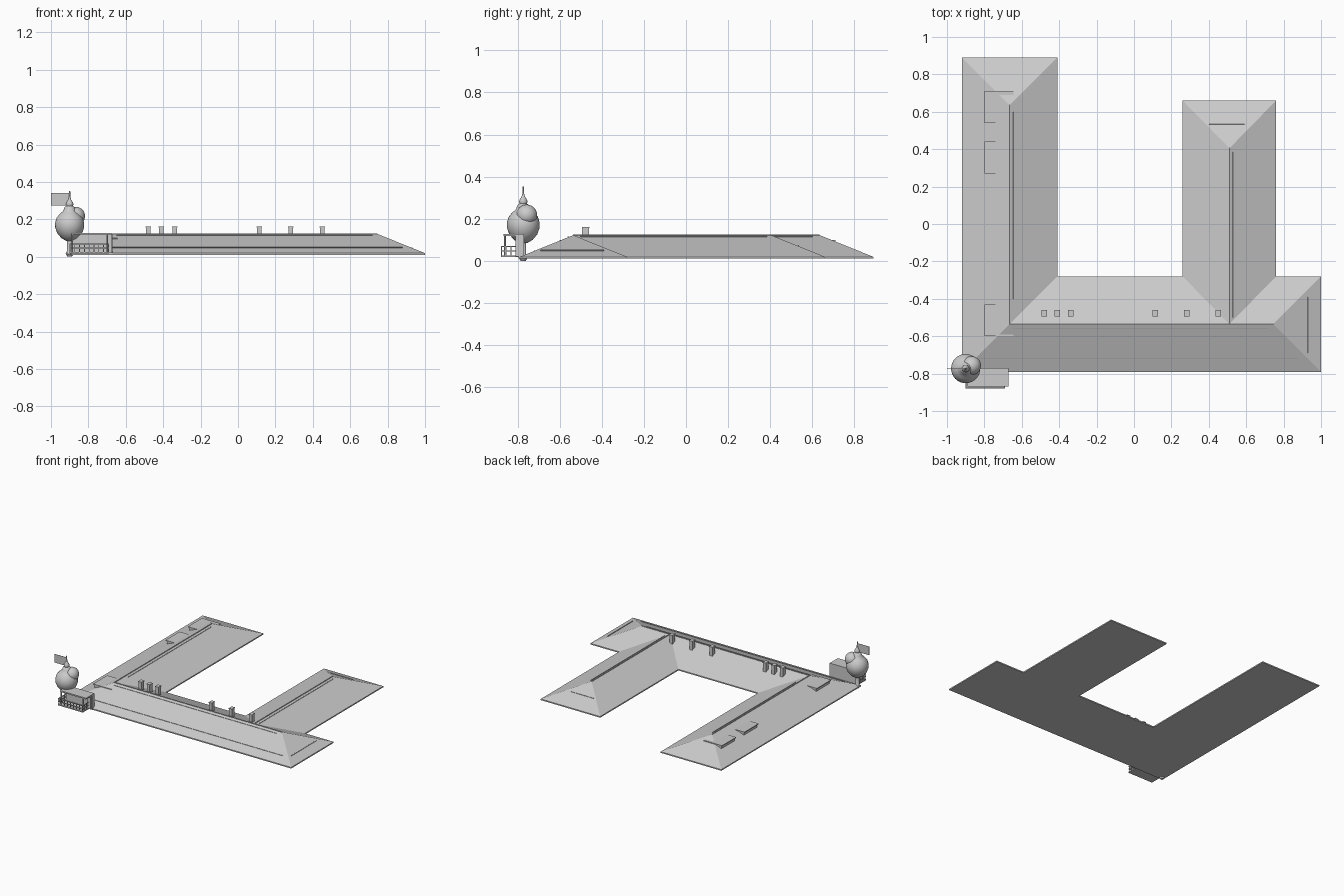
import bpy, bmesh, math
from mathutils import Vector

if "Cube" in bpy.data.objects:
    bpy.data.objects.remove(bpy.data.objects["Cube"])

EAVE, RIDGE = 0.019, 0.122
SLOPE = (RIDGE - EAVE) / 0.255


def mesh_obj(name, verts, faces):
    me = bpy.data.meshes.new(name)
    me.from_pydata(verts, [], faces)
    ob = bpy.data.objects.new(name, me)
    bpy.context.collection.objects.link(ob)
    bm = bmesh.new()
    bm.from_mesh(me)
    bmesh.ops.recalc_face_normals(bm, faces=bm.faces)
    bm.to_mesh(me)
    bm.free()
    return ob


def box(name, x0, x1, y0, y1, z0, z1):
    v = [(x, y, z) for z in (z0, z1) for x, y in ((x0, y0), (x1, y0), (x1, y1), (x0, y1))]
    f = [(3, 2, 1, 0), (4, 5, 6, 7)] + [(i, (i + 1) % 4, (i + 1) % 4 + 4, i + 4) for i in range(4)]
    return mesh_obj(name, v, f)


def rod(name, a, b, r, sides=6):
    a, b = Vector(a), Vector(b)
    d = b - a
    bpy.ops.mesh.primitive_cylinder_add(vertices=sides, radius=r, depth=d.length, location=(a + b) / 2)
    ob = bpy.context.object
    ob.rotation_euler = d.to_track_quat('Z', 'Y').to_euler()
    ob.name = name
    return ob


def lathe(name, profile, cx, cy, n=32):
    v, f = [], []
    for r, z in profile:
        v += [(cx + r * math.cos(2 * math.pi * i / n), cy + r * math.sin(2 * math.pi * i / n), z) for i in range(n)]
    for k in range(len(profile) - 1):
        f += [(k * n + i, k * n + (i + 1) % n, (k + 1) * n + (i + 1) % n, (k + 1) * n + i) for i in range(n)]
    f += [tuple(range(n)), tuple(range(len(v) - n, len(v)))]
    ob = mesh_obj(name, v, f)
    smooth(ob)
    return ob


def smooth(ob):
    bpy.ops.object.select_all(action='DESELECT')
    ob.select_set(True)
    bpy.context.view_layer.objects.active = ob
    bpy.ops.object.shade_smooth_by_angle(angle=math.radians(40))


def ball(name, x, y, z, r, rz=None):
    bpy.ops.mesh.primitive_uv_sphere_add(segments=32, ring_count=16, radius=r, location=(x, y, z))
    ob = bpy.context.object
    ob.scale.z = (rz or r) / r
    ob.name = name
    smooth(ob)


# hipped roof over the three wings, with eaves board and closed underside
outline = [(-.92, -.79), (1, -.79), (1, -.28), (.76, -.28), (.76, .66),
           (.26, .66), (.26, -.28), (-.41, -.28), (-.41, .89), (-.92, .89)]
ridge = [(-.665, -.535), (.51, -.535), (.745, -.535), (.51, .405), (-.665, .635)]
n = len(outline)
tops = [(11, 12, 10 + 2), ]
verts = [(x, y, EAVE) for x, y in outline] + [(x, y, RIDGE) for x, y in ridge] + [(x, y, 0.010) for x, y in outline]
tops = [(2, 1, 0), (2,), (1, 2), (3, 1), (3,), (1, 3), (0, 1), (4, 0), (4,), (0, 4)]
faces = [(i, (i + 1) % n) + tuple(10 + k for k in t) for i, t in enumerate(tops)]
faces += [(15 + i, 15 + (i + 1) % n, (i + 1) % n, i) for i in range(n)]
faces.append(tuple(15 + i for i in reversed(range(n))))
mesh_obj("hipped_roof", verts, faces)

# ridge caps
for a, b in ((0, 2), (1, 3), (0, 4)):
    rod("ridge_cap", (*ridge[a], RIDGE), (*ridge[b], RIDGE), 0.003)

# snow rails a little above the slopes; last value is the distance from the eave
rails = [((-.65, -.56), (.72, -.56), .23), ((-.83, -.72), (.88, -.72), .07),
         ((.93, -.69), (.93, -.39), .07), ((.53, -.5), (.53, .385), .235),
         ((-.645, -.4), (-.645, .6), .235), ((.4, .535), (.59, .535), .125)]
for a, b, d in rails:
    z = EAVE + d * SLOPE + 0.003
    rod("snow_rail", (*a, z), (*b, z), 0.0025)

# chimneys behind the main ridge
for x in (-.48, -.41, -.338, .113, .282, .45):
    box("chimney", x - .0125, x + .0125, -.493, -.46, .08, .157)
    box("chimney_cap", x - .014, x + .014, -.4945, -.4585, .155, .161)

# flat-topped dormers on the left slope
for y0, y1 in ((.54, .71), (.27, .44), (-.6, -.43)):
    box("dormer", -.79, -.65, y0 + .006, y1 - .006, .05, .096)
    box("dormer_roof", -.80, -.645, y0, y1, .094, .1)

# corner tower: shaft, onion dome, side lobe, lantern and spire
TX, TY = -.90, -.773
lathe("tower_shaft", [(.012, 0), (.022, .015), (.014, .03), (.014, .1)], TX, TY, 16)
lathe("onion_dome", [(.02, .085), (.045, .1), (.066, .125), (.077, .155), (.078, .18), (.07, .208),
                     (.052, .23), (.036, .243), (.031, .255), (.026, .266), (.017, .272), (.02, .28),
                     (.018, .29), (.008, .305), (.004, .32), (.003, .352)], TX, TY)
ball("side_lobe", -.868, -.757, .217, .05)

# flag on the spire
box("flag", -1, TX, TY - .001, TY + .001, .275, .34)

# corner porch: rear wall, floor, canopy, posts, railing
box("porch_wall", -.89, -.67, -.795, -.77, .012, .12)
box("porch_floor", -.90, -.69, -.88, -.77, .018, .026)
box("porch_canopy", -.89, -.67, -.868, -.77, .118, .128)
box("porch_side_wall", -.70, -.675, -.81, -.77, .02, .12)
for x in (-.885, -.70):
    rod("porch_post", (x, -.86, .02), (x, -.86, .12), .004, 8)
for z in (.045, .065):
    box("front_rail", -.90, -.69, -.88, -.875, z, z + .005)
    for x in (-.90, -.695):
        box("side_rail", x, x + .005, -.88, -.79, z, z + .005)
for i in range(9):
    x = -.9 + i * .0256
    box("baluster", x, x + .004, -.879, -.875, .024, .068)
for i in range(1, 4):
    for x in (-.90, -.695):
        box("side_baluster", x, x + .004, -.88 + i * .023, -.876 + i * .023, .024, .068)
